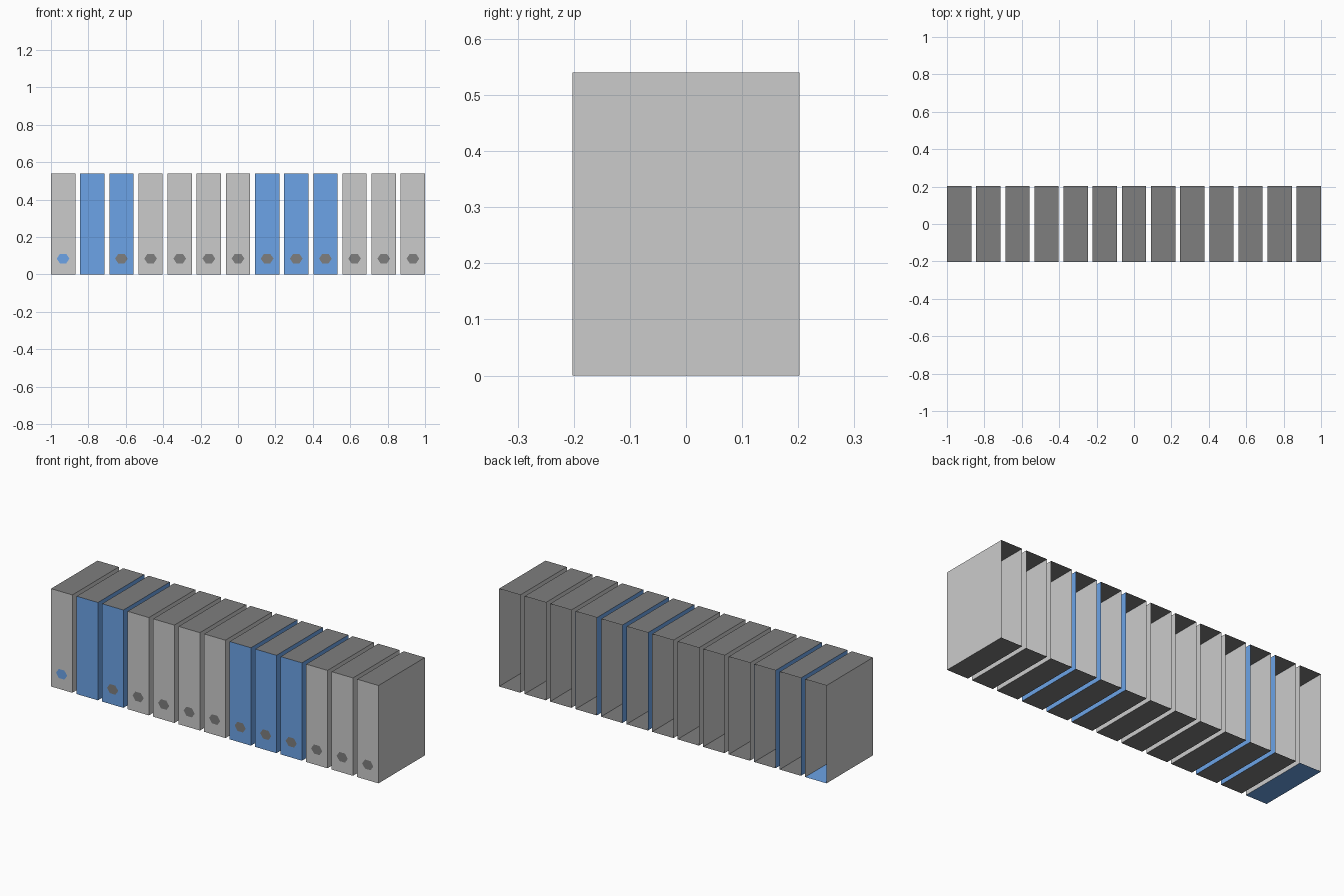
import bpy
from math import cos, sin, pi

if "Cube" in bpy.data.objects:
    bpy.data.objects.remove(bpy.data.objects["Cube"])

COUNT, W, D, H = 13, 0.13, 0.405, 0.54
PITCH = (2 - W) / (COUNT - 1)
BLUE_FILES = {1, 2, 7, 8, 9}


def material(name, rgb):
    m = bpy.data.materials.new(name)
    m.diffuse_color = (*rgb, 1)
    m.use_nodes = True
    m.node_tree.nodes["Principled BSDF"].inputs["Base Color"].default_value = m.diffuse_color
    return m


blue = material("blue_card", (0.15, 0.37, 0.80))
dark = material("dark_card", (0.21, 0.21, 0.21))


def add(name, verts, faces, x, mat=None):
    me = bpy.data.meshes.new(name)
    me.from_pydata(verts, [], faces)
    ob = bpy.data.objects.new(name, me)
    ob.location.x = x
    bpy.context.collection.objects.link(ob)
    if mat:
        me.materials.append(mat)
    return ob


def sleeve(name, x, mat, inset=0.0, inward=False):
    """Thin U-shaped wall: two sides and a spine, open at the back."""
    w, f, b = W / 2 - inset, -D / 2 + inset, D / 2
    path = [(-w, b), (-w, f), (w, f), (w, b)]
    verts = [(px, py, z) for z in (inset, H - inset) for px, py in path]
    faces = [(i, i + 1, i + 5, i + 4) for i in range(3)]
    if inward:
        faces = [f[::-1] for f in faces]
    add(name, verts, faces, x, mat)


def panel(name, x, z, mat, order):
    w, d = W / 2, D / 2
    add(name, [(-w, -d, z), (w, -d, z), (w, d, z), (-w, d, z)], [order], x, mat)


for i in range(COUNT):
    x = -1 + W / 2 + i * PITCH
    is_blue = i in BLUE_FILES

    # outer card sleeve, with a grey lining inside the blue ones
    sleeve("file_sleeve", x, blue if is_blue else None)
    if is_blue:
        sleeve("file_lining", x, None, 0.001, True)

    # closed top and bottom
    panel("top_panel", x, H, dark, (0, 1, 2, 3))
    panel("bottom_panel", x, 0, blue if i == 0 else dark, (3, 2, 1, 0))

    # six-sided finger hole patch near the foot of the spine
    ring = [(0.034 * cos(k * pi / 3), -D / 2 - 0.001, 0.085 + 0.029 * sin(k * pi / 3))
            for k in range(6)]
    add("finger_hole", ring, [tuple(range(6))], x, blue if i < 2 else dark)
